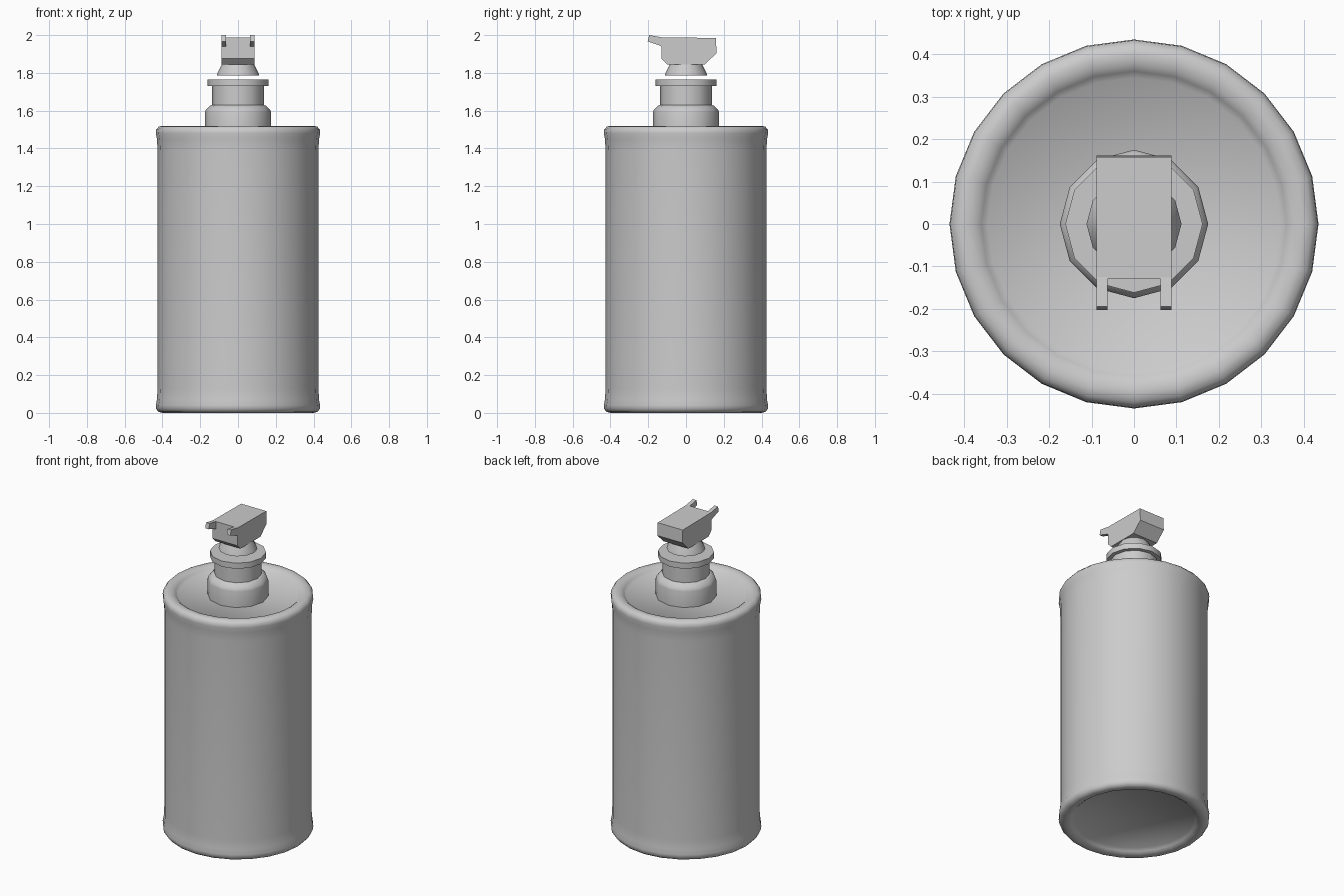
import bpy, bmesh, math

if "Cube" in bpy.data.objects:
    bpy.data.objects.remove(bpy.data.objects["Cube"])


def finish(name, bm, angle=None):
    bmesh.ops.recalc_face_normals(bm, faces=bm.faces)
    mesh = bpy.data.meshes.new(name)
    bm.to_mesh(mesh)
    bm.free()
    ob = bpy.data.objects.new(name, mesh)
    bpy.context.collection.objects.link(ob)
    if angle:
        bpy.ops.object.select_all(action='DESELECT')
        ob.select_set(True)
        bpy.context.view_layer.objects.active = ob
        bpy.ops.object.shade_smooth_by_angle(angle=math.radians(angle))
    return ob


def lathe(name, profile, sides, angle=35):
    """Turn an (r, z) profile around z and cap both ends."""
    bm = bmesh.new()
    rings = []
    for r, z in profile:
        rings.append([bm.verts.new((r * math.cos(2 * math.pi * i / sides),
                                    r * math.sin(2 * math.pi * i / sides), z))
                      for i in range(sides)])
    for a, b in zip(rings, rings[1:]):
        for i in range(sides):
            j = (i + 1) % sides
            bm.faces.new((a[i], a[j], b[j], b[i]))
    bm.faces.new(rings[0])
    bm.faces.new(rings[-1])
    return finish(name, bm, angle)


def slab(name, outline, x0, x1):
    """Extrude a (y, z) side outline from x0 to x1."""
    bm = bmesh.new()
    a = [bm.verts.new((x0, y, z)) for y, z in outline]
    b = [bm.verts.new((x1, y, z)) for y, z in outline]
    bm.faces.new(a)
    bm.faces.new(b)
    for i in range(len(a)):
        j = (i + 1) % len(a)
        bm.faces.new((a[i], a[j], b[j], b[i]))
    return finish(name, bm)


# Can body with rolled rims and recessed ends
rim = [(0.345, 0.03), (0.36, 0.015), (0.375, 0.004), (0.40, 0.0), (0.42, 0.005),
       (0.433, 0.02), (0.435, 0.04), (0.429, 0.07), (0.426, 0.13)]
lathe("can_body", rim + [(r, 1.52 - z) for r, z in reversed(rim)], 24, 50)

# Valve base, neck and flange
lathe("valve_base", [(0.175, 1.488), (0.175, 1.59), (0.17, 1.605), (0.15, 1.625), (0.138, 1.63)], 12)
lathe("valve_neck", [(0.137, 1.62), (0.137, 1.735)], 12)
lathe("neck_flange", [(0.162, 1.73), (0.162, 1.766)], 12)

# Floating conical stem under the head
lathe("head_stem", [(0.112, 1.786), (0.108, 1.80), (0.085, 1.848)], 12)

# Spray head
slab("spray_head", [(-0.13, 1.988), (0.158, 1.985), (0.162, 1.905), (0.10, 1.845),
                    (-0.10, 1.845), (-0.13, 1.875)], -0.088, 0.088)

# Pair of front prongs
for side, label in ((-1, "left"), (1, "right")):
    slab(label + "_prong", [(-0.195, 2.0), (-0.203, 1.967), (-0.14, 1.945), (-0.12, 1.935),
                            (-0.12, 1.987)], side * 0.063, side * 0.088)
